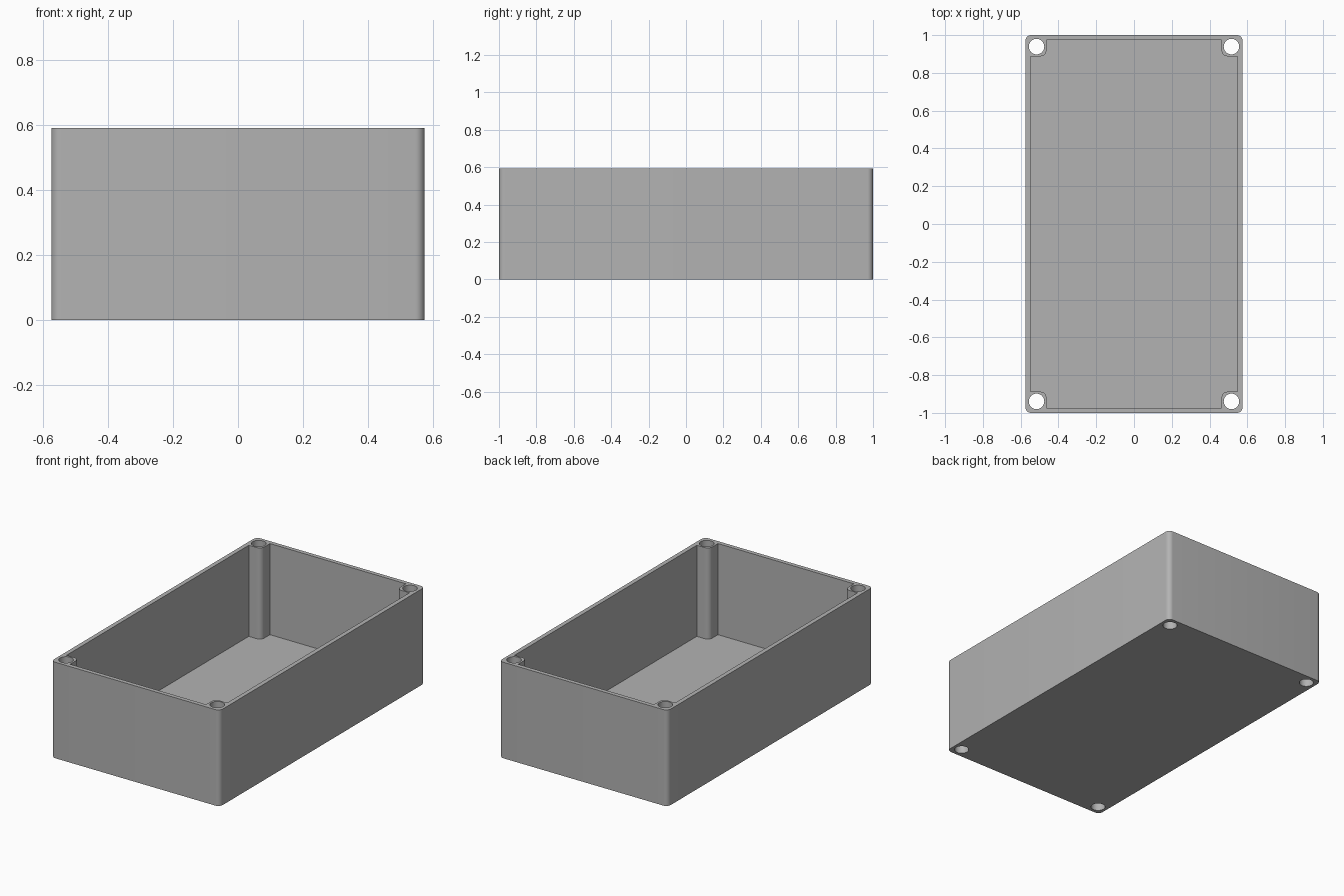
import bpy, bmesh
from math import sin, cos, pi, radians

if "Cube" in bpy.data.objects:
    bpy.data.objects.remove(bpy.data.objects["Cube"], do_unlink=True)

# Overall sizes
HX, HY, H = 0.575, 1.0, 0.592        # half width, half length, height
WALL_X, WALL_Y = 0.548, 0.974        # inner wall faces
BOSS_X, BOSS_Y = 0.464, 0.888        # inner faces of the corner screw posts
HOLE_X, HOLE_Y, HOLE_R = 0.516, 0.939, 0.041
ROUND, FLOOR = 0.03, 0.03

grey = bpy.data.materials.new("enclosure grey")
grey.use_nodes = True
colour = (0.45, 0.45, 0.45, 1)
grey.diffuse_color = colour
grey.node_tree.nodes["Principled BSDF"].inputs["Base Color"].default_value = colour


def arc(cx, cy, r, start, end, steps=8):
    """Points on an arc, angles in degrees."""
    angles = [radians(start + (end - start) * i / steps) for i in range(steps + 1)]
    return [(cx + r * cos(a), cy + r * sin(a)) for a in angles]


def four_corners(corner):
    """Mirror the +x +y corner outline round all four corners, anticlockwise."""
    outline = []
    for sx, sy in ((1, 1), (-1, 1), (-1, -1), (1, -1)):
        points = corner if sx == sy else corner[::-1]
        outline += [(x * sx, y * sy) for x, y in points]
    return outline


def prism(name, outline, bottom, top):
    bm = bmesh.new()
    face = bm.faces.new([bm.verts.new((x, y, bottom)) for x, y in outline])
    new = bmesh.ops.extrude_face_region(bm, geom=[face])["geom"]
    bmesh.ops.translate(bm, vec=(0, 0, top - bottom),
                        verts=[v for v in new if isinstance(v, bmesh.types.BMVert)])
    bmesh.ops.recalc_face_normals(bm, faces=bm.faces)
    mesh = bpy.data.meshes.new(name)
    bm.to_mesh(mesh)
    bm.free()
    mesh.materials.append(grey)
    obj = bpy.data.objects.new(name, mesh)
    bpy.context.collection.objects.link(obj)
    return obj


# Solid block with rounded upright edges
box = prism("enclosure_box",
            four_corners(arc(HX - ROUND, HY - ROUND, ROUND, 0, 90)), 0, H)

# Cavity that leaves a rounded post in each corner
post = ([(WALL_X, BOSS_Y)]
        + arc(BOSS_X + ROUND, BOSS_Y + ROUND, ROUND, 270, 180)
        + [(BOSS_X, WALL_Y)])
cutters = [prism("cavity_cutter", four_corners(post), FLOOR, H + 0.1)]

# Screw holes right through the posts
for sx in (-1, 1):
    for sy in (-1, 1):
        circle = arc(sx * HOLE_X, sy * HOLE_Y, HOLE_R, 0, 360, 40)[:-1]
        cutters.append(prism("screw_hole_cutter", circle, -0.1, H + 0.1))

bpy.context.view_layer.objects.active = box
for cutter in cutters:
    cut = box.modifiers.new(cutter.name, "BOOLEAN")
    cut.operation, cut.solver, cut.object = "DIFFERENCE", "EXACT", cutter
    bpy.ops.object.modifier_apply(modifier=cut.name)
    bpy.data.objects.remove(cutter, do_unlink=True)

# Smooth the rounded edges and holes, keep the rest crisp
bpy.ops.object.select_all(action="DESELECT")
box.select_set(True)
bpy.ops.object.shade_smooth_by_angle(angle=radians(30))
